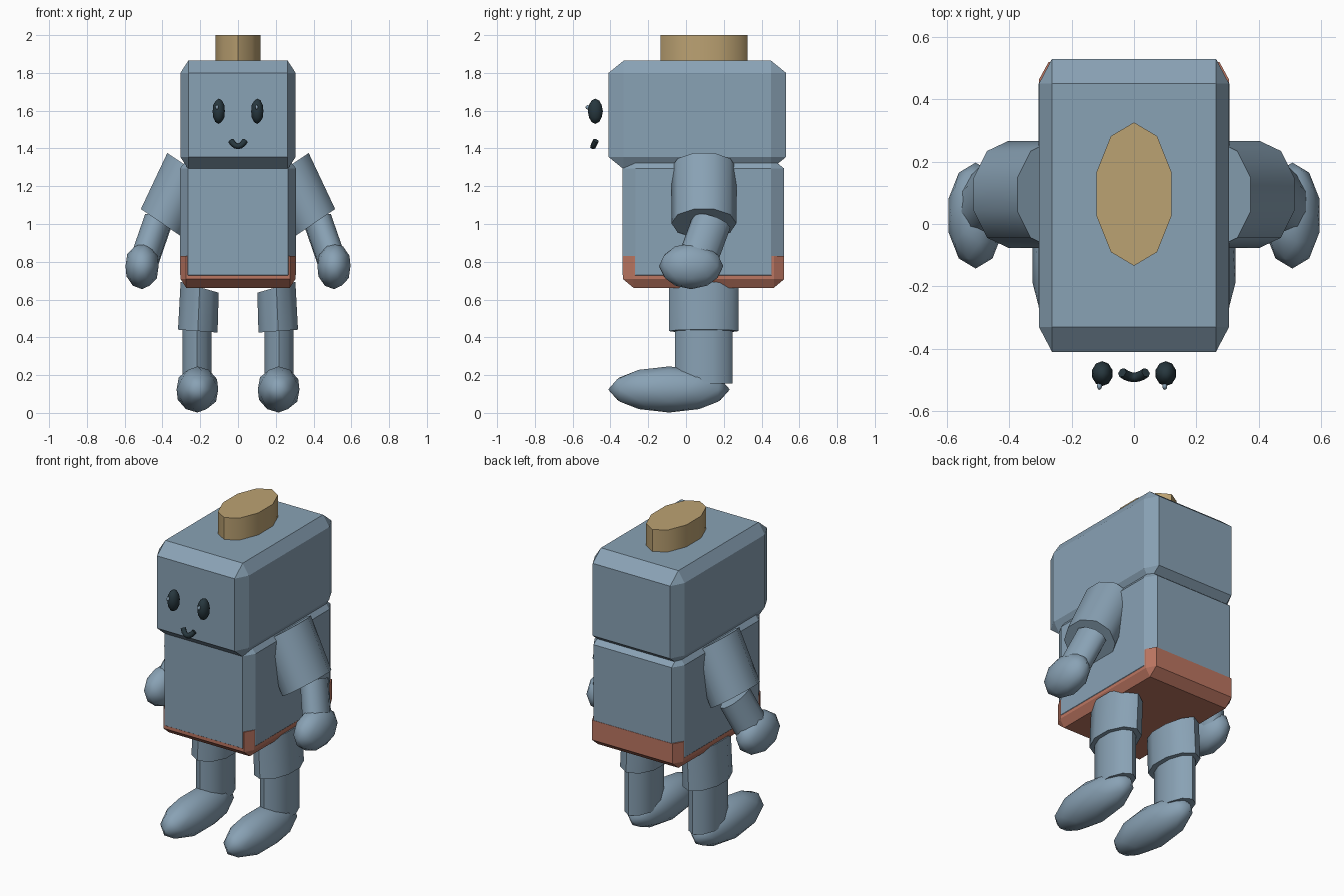
import bpy, bmesh, math
from mathutils import Vector

cube = bpy.data.objects.get("Cube")
if cube:
    bpy.data.objects.remove(cube, do_unlink=True)


def material(name, rgb):
    m = bpy.data.materials.new(name)
    m.use_nodes = True
    m.diffuse_color = (*rgb, 1)
    m.node_tree.nodes["Principled BSDF"].inputs["Base Color"].default_value = (*rgb, 1)
    return m


BLUE = material("dusty_blue", (0.25, 0.36, 0.46))
TAN = material("tan", (0.50, 0.36, 0.17))
RED = material("brick_red", (0.50, 0.18, 0.12))
DARK = material("dark_slate", (0.02, 0.038, 0.048))


def finish(name, bm, mat, smooth=True):
    bmesh.ops.recalc_face_normals(bm, faces=bm.faces)
    mesh = bpy.data.meshes.new(name)
    bm.to_mesh(mesh)
    bm.free()
    mesh.materials.append(mat)
    ob = bpy.data.objects.new(name, mesh)
    bpy.context.collection.objects.link(ob)
    if smooth:
        bpy.ops.object.select_all(action='DESELECT')
        ob.select_set(True)
        bpy.context.view_layer.objects.active = ob
        bpy.ops.object.shade_smooth_by_angle(angle=math.radians(50))
    return ob


def chamfer_box(name, half_x, ys, zs, chamfer, mat, flat_top=False):
    """Box with chamfered edges, made as the hull of its three inset face sets."""
    lo, hi = Vector((-half_x, ys[0], zs[0])), Vector((half_x, ys[1], zs[1]))
    bm = bmesh.new()
    for corner in range(8):
        for axis in range(3):
            p = Vector()
            for i in range(3):
                top = corner >> i & 1
                inset = 0 if i == axis or (flat_top and i == 2 and top) else chamfer[i]
                p[i] = hi[i] - inset if top else lo[i] + inset
            bm.verts.new(p)
    bmesh.ops.remove_doubles(bm, verts=bm.verts, dist=0.0001)
    hull = bmesh.ops.convex_hull(bm, input=bm.verts)
    unused = {v for v in hull["geom_interior"] + hull["geom_unused"]
              if isinstance(v, bmesh.types.BMVert)}
    bmesh.ops.delete(bm, geom=list(unused), context='VERTS')
    bmesh.ops.dissolve_limit(bm, angle_limit=0.02, verts=bm.verts, edges=bm.edges)
    return finish(name, bm, mat, smooth=False)


def tube(name, a, b, u, v, mat, u_end=None, sides=10):
    """Elliptic prism from centre a to centre b, with half axes u and v."""
    bm = bmesh.new()
    rings = []
    for c, w in ((a, u), (b, u_end or u)):
        ring = []
        for i in range(sides):
            t = 2 * math.pi * i / sides
            p = Vector(c) + Vector(w) * math.sin(t) + Vector(v) * math.cos(t)
            ring.append(bm.verts.new(p))
        rings.append(ring)
        bm.faces.new(ring)
    for i in range(sides):
        j = (i + 1) % sides
        bm.faces.new((rings[0][i], rings[0][j], rings[1][j], rings[1][i]))
    return finish(name, bm, mat)


def ball(name, centre, radii, mat):
    bm = bmesh.new()
    bmesh.ops.create_icosphere(bm, subdivisions=2, radius=1)
    for v in bm.verts:
        v.co = Vector(centre) + Vector(v.co[i] * radii[i] for i in range(3))
    return finish(name, bm, mat)


# Head, hat, torso and the trousers that wrap its base
chamfer_box("head", 0.305, (-0.41, 0.53), (1.29, 1.865), (0.042, 0.08, 0.065), BLUE)
tube("hat", (0, 0.096, 1.85), (0, 0.096, 2.0), (0.126, 0, 0), (0, 0.23, 0), TAN)
chamfer_box("torso", 0.306, (-0.335, 0.518), (0.675, 1.35), (0.041, 0.068, 0.055), BLUE)
chamfer_box("trousers", 0.304, (-0.333, 0.52), (0.662, 0.83), (0.03, 0.055, 0.046),
            RED, flat_top=True)

# Limbs and eyes, built once for each side
for side, s in (("left", 1), ("right", -1)):
    tube(side + "_upper_arm", (s * 0.262, 0.095, 1.30), (s * 0.402, 0.095, 1.003),
         (s * 0.118, 0, 0.08), (0, 0.172, 0), BLUE)
    tube(side + "_forearm", (s * 0.425, 0.135, 1.01), (s * 0.505, 0.05, 0.78),
         (s * 0.07, 0, 0.035), (0, 0.1, -0.03), BLUE)
    ball(side + "_hand", (s * 0.508, 0.027, 0.777), (0.092, 0.17, 0.122), BLUE)
    tube(side + "_thigh", (s * 0.203, 0.094, 0.665), (s * 0.213, 0.094, 0.433),
         (s * 0.106, 0, 0.03), (0, 0.185, 0), BLUE, u_end=(s * 0.11, 0, 0.008))
    tube(side + "_shin", (s * 0.217, 0.095, 0.46), (s * 0.217, 0.095, 0.155),
         (s * 0.082, 0, 0), (0, 0.152, 0), BLUE)
    ball(side + "_foot", (s * 0.215, -0.09, 0.124), (0.116, 0.322, 0.122), BLUE)
    ball(side + "_eye", (s * 0.102, -0.48, 1.597), (0.034, 0.04, 0.067), DARK)
    ball(side + "_eye_glint", (s * 0.105 - 0.006, -0.52, 1.618), (0.008, 0.012, 0.012), BLUE)

# Smiling mouth
curve = bpy.data.curves.new("mouth", 'CURVE')
curve.dimensions = '3D'
curve.bevel_depth = 0.016
curve.bevel_resolution = 1
curve.use_fill_caps = True
path = curve.splines.new('POLY')
path.points.add(6)
for i, point in enumerate(path.points):
    t = i / 3 - 1
    point.co = (0.038 * t, -0.492 + 0.015 * t * t, 1.411 + 0.03 * t * t, 1)
curve.materials.append(DARK)
bpy.context.collection.objects.link(bpy.data.objects.new("mouth", curve))
